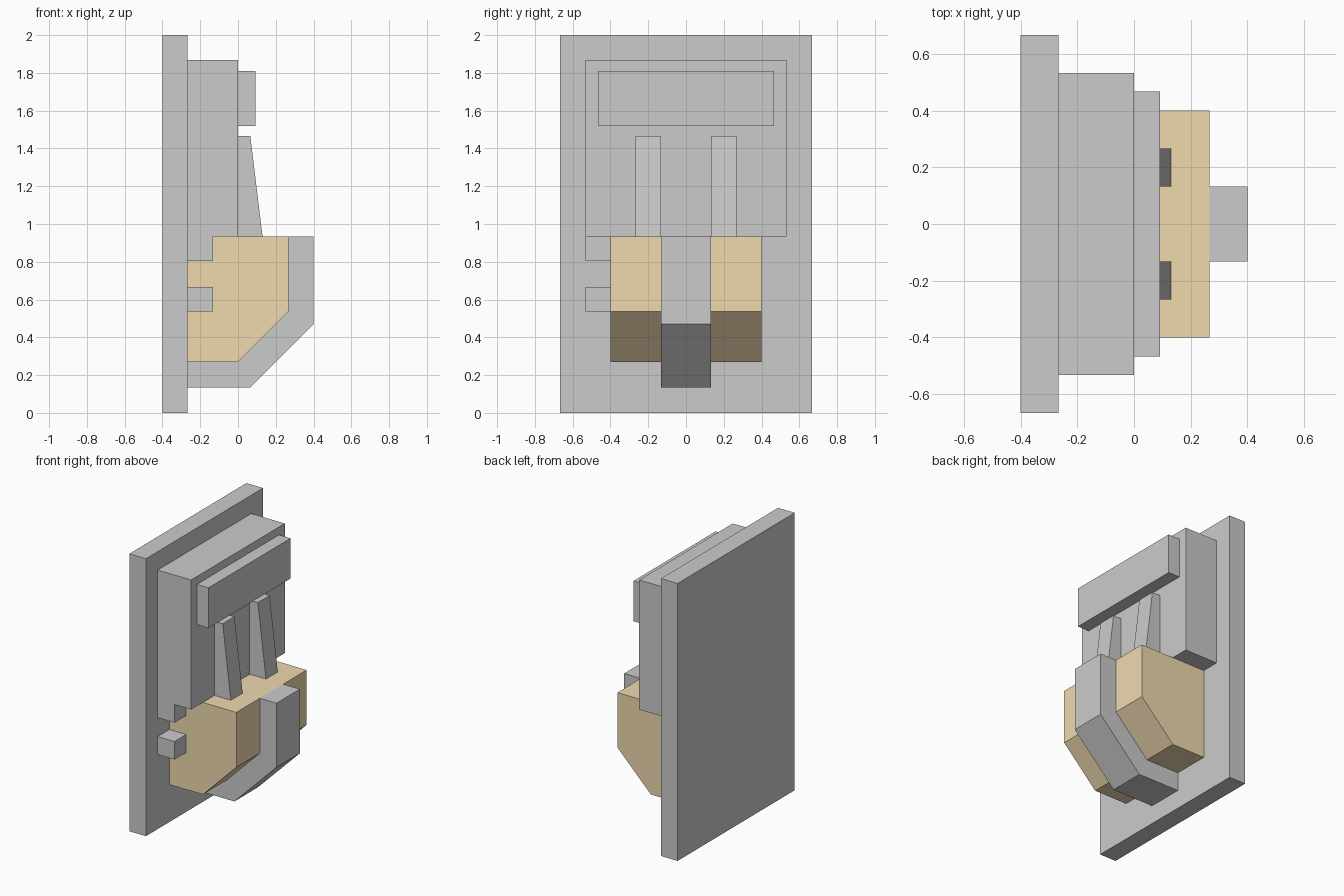
import bpy
import bmesh

if "Cube" in bpy.data.objects:
    bpy.data.objects.remove(bpy.data.objects["Cube"])


def material(name, rgb):
    m = bpy.data.materials.new(name)
    m.diffuse_color = (*rgb, 1)
    m.use_nodes = True
    m.node_tree.nodes["Principled BSDF"].inputs["Base Color"].default_value = m.diffuse_color
    return m


def prism(name, profile, y0, y1, mat=None):
    """Extrude an (x, z) profile from y0 to y1."""
    bm = bmesh.new()
    face = bm.faces.new([bm.verts.new((x, y0, z)) for x, z in profile])
    ext = bmesh.ops.extrude_face_region(bm, geom=[face])
    moved = [v for v in ext["geom"] if isinstance(v, bmesh.types.BMVert)]
    bmesh.ops.translate(bm, verts=moved, vec=(0, y1 - y0, 0))
    bmesh.ops.recalc_face_normals(bm, faces=bm.faces)
    mesh = bpy.data.meshes.new(name)
    bm.to_mesh(mesh)
    bm.free()
    obj = bpy.data.objects.new(name, mesh)
    bpy.context.collection.objects.link(obj)
    if mat:
        mesh.materials.append(mat)
    return obj


def box(name, x0, x1, y0, y1, z0, z1, mat=None):
    return prism(name, [(x0, z0), (x1, z0), (x1, z1), (x0, z1)], y0, y1, mat)


amber = material("amber", (0.87, 0.70, 0.43))
warm_grey = material("warm_grey", (0.68, 0.68, 0.67))

# Wall plate and raised housing with its front label panel
box("back_plate", -0.4, -0.267, -0.667, 0.667, 0, 2)
box("housing", -0.267, 0, -0.533, 0.533, 0.933, 1.867)
box("front_panel", 0, 0.092, -0.467, 0.467, 1.52, 1.81, warm_grey)

# Two tapered ribs
for side, y in (("front", -0.267), ("rear", 0.133)):
    prism(side + "_rib", [(0, 0.933), (0.13, 0.933), (0.065, 1.467), (0, 1.467)],
          y, y + 0.134)

# Side lugs, on the front side only
box("upper_lug", -0.267, -0.133, -0.533, -0.4, 0.803, 0.933)
box("lower_lug", -0.267, -0.133, -0.533, -0.4, 0.537, 0.667)

# Chamfered reservoir and the strap that wraps under it
prism("reservoir", [(-0.267, 0.27), (0, 0.27), (0.267, 0.537),
                    (0.267, 0.933), (-0.267, 0.933)], -0.4, 0.4, amber)
prism("strap", [(-0.267, 0.135), (0.065, 0.135), (0.4, 0.47), (0.4, 0.933),
                (0.267, 0.933), (0.267, 0.537), (0, 0.27), (-0.267, 0.27)],
      -0.133, 0.133)
